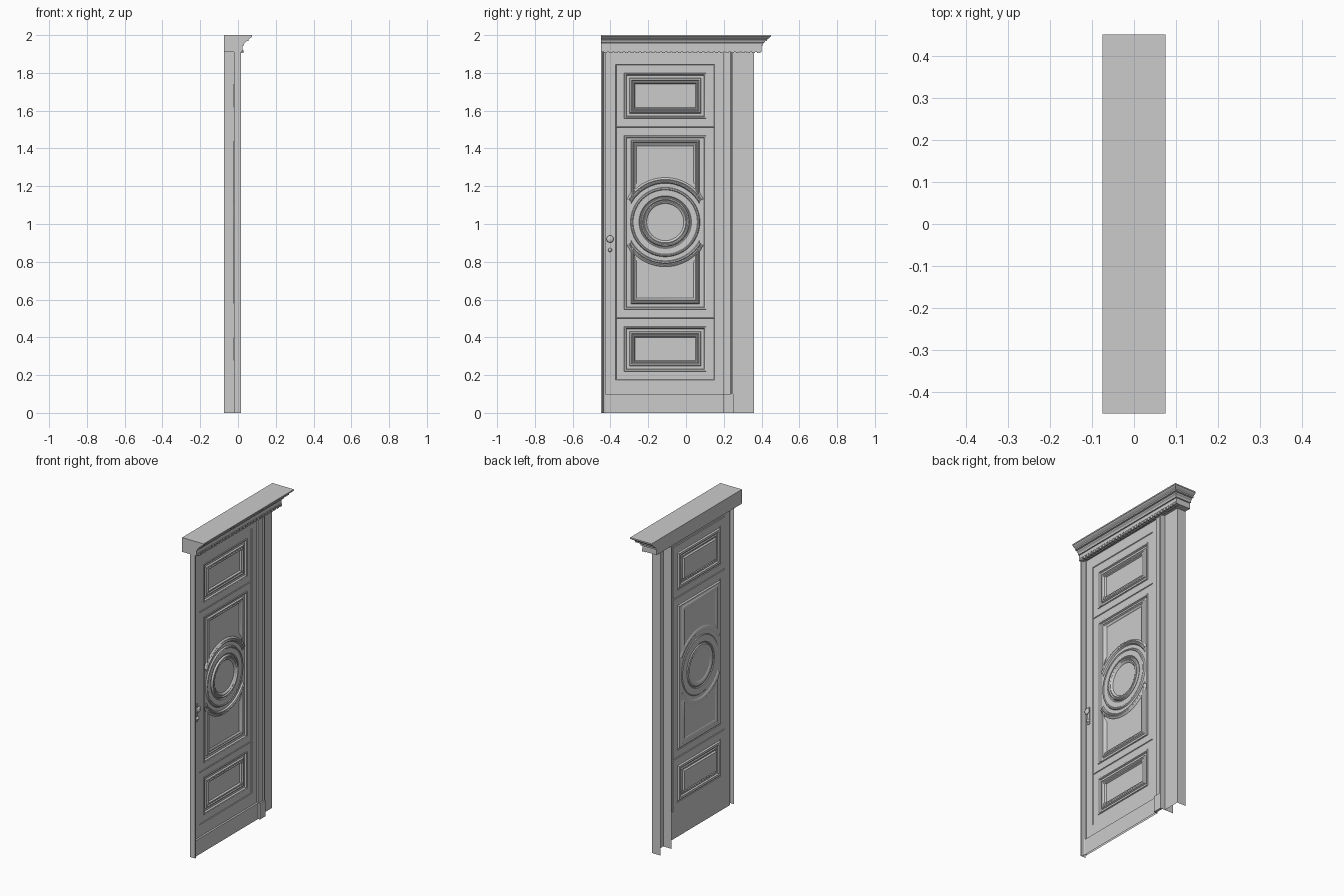
import bpy, bmesh, math
from mathutils import Vector

if "Cube" in bpy.data.objects:
    bpy.data.objects.remove(bpy.data.objects["Cube"])


def finish(name, bm, smooth=False):
    bmesh.ops.remove_doubles(bm, verts=bm.verts, dist=1e-6)
    bmesh.ops.recalc_face_normals(bm, faces=bm.faces)
    # open sheets should face the front of the door (+x)
    if any(e.is_boundary for e in bm.edges):
        if sum(f.normal.x * f.calc_area() for f in bm.faces) < 0:
            bmesh.ops.reverse_faces(bm, faces=bm.faces)
    me = bpy.data.meshes.new(name)
    bm.to_mesh(me)
    bm.free()
    ob = bpy.data.objects.new(name, me)
    bpy.context.collection.objects.link(ob)
    if smooth:
        bpy.ops.object.select_all(action='DESELECT')
        ob.select_set(True)
        bpy.context.view_layer.objects.active = ob
        bpy.ops.object.shade_smooth_by_angle(angle=math.radians(35))
    return ob


def rect(y0, y1, z0, z1):
    return [(y0, z0), (y1, z0), (y1, z1), (y0, z1)]


def inset(loop, d):
    """Mitred inward offset of a counter-clockwise (y, z) loop."""
    out, n = [], len(loop)
    for i in range(n):
        p, a, b = (Vector(loop[k % n]) for k in (i, i - 1, i + 1))
        e, f = (p - a).normalized(), (b - p).normalized()
        n1, n2 = Vector((-e.y, e.x)), Vector((-f.y, f.x))
        out.append(p + (n1 + n2) * d / (1 + n1.dot(n2)))
    return out


def bridge(bm, a, b):
    for i in range(len(a)):
        j = (i + 1) % len(a)
        bm.faces.new((a[i], a[j], b[j], b[i]))


def moulding(name, loop, prof, tube=False, fill=False):
    """Sweep an (inset, x) profile round a loop on the door face."""
    bm = bmesh.new()
    rings = [[bm.verts.new((x, p[0], p[1])) for p in inset(loop, d)] for d, x in prof]
    for a, b in zip(rings, rings[1:]):
        bridge(bm, a, b)
    if tube:
        bridge(bm, rings[-1], rings[0])
    if fill:
        bm.faces.new(rings[-1])
    return finish(name, bm, True)


def upright(name, pts, z0, z1):
    """Vertical sheet from an (x, y) section."""
    bm = bmesh.new()
    a = [bm.verts.new((x, y, z0)) for x, y in pts]
    b = [bm.verts.new((x, y, z1)) for x, y in pts]
    for i in range(len(pts) - 1):
        bm.faces.new((a[i], a[i + 1], b[i + 1], b[i]))
    return finish(name, bm)


def add_box(bm, x0, x1, y0, y1, z0, z1):
    vs = bmesh.ops.create_cube(bm, size=1)['verts']
    for v in vs:
        v.co = ((x0 + x1) / 2 + v.co.x * (x1 - x0), (y0 + y1) / 2 + v.co.y * (y1 - y0),
                (z0 + z1) / 2 + v.co.z * (z1 - z0))


# stiles and rails of the door leaf, around the panel sections
FACE, STEP, FLOOR = -0.008, -0.012, -0.020
L, R = -0.372, 0.152
sections = {"bottom": (0.175, 0.503), "middle": (0.503, 1.513), "top": (1.513, 1.845)}
bm = bmesh.new()
for r in [(-0.425, L, 0, 1.91), (R, 0.195, 0, 1.91), (L, R, 0, 0.175), (L, R, 1.845, 1.91)]:
    bm.faces.new([bm.verts.new((FACE, y, z)) for y, z in rect(*r)])
finish("door_stiles", bm)

# stepped panels
rim = [(0, FACE), (0.003, STEP), (0.045, STEP), (0.047, -0.008), (0.054, -0.010), (0.058, FLOOR)]
inner = [(0.072, FLOOR), (0.076, -0.011), (0.083, -0.009), (0.088, -0.014),
         (0.093, -0.011), (0.098, -0.013), (0.103, -0.023)]
for name, (z0, z1) in sections.items():
    prof = rim if name == "middle" else rim + inner
    moulding(name + "_panel", rect(L, R, z0, z1), prof, fill=True)

# middle panel mouldings: two framed fields cut by a round medallion
cy, cz, half, rad = -0.11, 1.01, 0.182, 0.205
a0 = math.acos(half / rad)
arc = [(rad * math.cos(t), rad * math.sin(t)) for t in
       [math.pi - a0 - i * (math.pi - 2 * a0) / 32 for i in range(33)]]
shape = [(half, 0.434), (-half, 0.434)] + arc
bead = [(0, FLOOR), (0.005, -0.011), (0.011, -0.009), (0.016, -0.014), (0.021, -0.011),
        (0.026, -0.013), (0.031, FLOOR), (0.022, -0.025), (0.008, -0.025)]
moulding("upper_field_moulding", [(cy + y, cz + z) for y, z in shape], bead, tube=True)
moulding("lower_field_moulding", [(cy + y, cz - z) for y, z in reversed(shape)], bead, tube=True)


def circle(r, n=64):
    return [(cy + r * math.cos(2 * math.pi * i / n), cz + r * math.sin(2 * math.pi * i / n))
            for i in range(n)]


moulding("medallion_outer_ring", circle(0.184),
         [(0, FLOOR), (0.004, -0.012), (0.010, -0.010), (0.014, -0.014), (0.045, -0.015),
          (0.050, FLOOR), (0.045, -0.024), (0.005, -0.024)], tube=True)
moulding("medallion_inner_ring", circle(0.130),
         [(0, FLOOR), (0.004, -0.009), (0.010, -0.007), (0.016, -0.013), (0.021, -0.010),
          (0.026, -0.012), (0.032, FLOOR), (0.022, -0.025), (0.006, -0.025)], tube=True)

# kick plate along the bottom
bm = bmesh.new()
add_box(bm, FACE, 0.004, -0.425, 0.195, 0, 0.10)
bm.faces.ensure_lookup_table()
bmesh.ops.delete(bm, geom=[f for f in bm.faces if f.calc_center_median().x < FACE + 1e-4
                           or f.calc_center_median().z < 1e-4], context='FACES')
finish("kick_plate", bm)

# casings either side, plinth block and open-backed side post
upright("left_casing", [(-0.020, -0.45), (0.015, -0.45), (0.015, -0.441), (0.008, -0.438),
                        (0.003, -0.425), (FACE, -0.425)], 0, 1.91)
upright("right_casing", [(FACE, 0.195), (0.003, 0.195), (0.005, 0.205), (0.008, 0.235),
                         (0.014, 0.240), (0.014, 0.25), (-0.0165, 0.25)], 0, 1.91)
upright("side_post", [(-0.075, 0.25), (-0.0165, 0.25), (-0.0165, 0.36), (-0.075, 0.36)], 0, 1.91)
bm = bmesh.new()
add_box(bm, 0.002, 0.017, 0.195, 0.252, 0, 0.10)
finish("casing_plinth", bm)

# cornice: (projection, height) steps, returned round the +y end
steps = [(0, 1.91), (0, 1.945), (0.007, 1.946), (0.007, 1.953), (0.010, 1.958), (0.017, 1.963),
         (0.019, 1.968), (0.030, 1.969), (0.030, 1.977), (0.033, 1.980), (0.038, 1.983),
         (0.044, 1.987), (0.047, 1.991), (0.050, 1.992), (0.050, 2.0)]
bm = bmesh.new()
rings = [[bm.verts.new((x, y, z)) for x, y in
          [(0.025 + o, -0.45), (0.025 + o, 0.40 + o), (-0.075, 0.40 + o), (-0.075, -0.45)]]
         for o, z in steps]
for a, b in zip(rings, rings[1:]):
    bridge(bm, a, b)
bm.faces.new(rings[0])
bm.faces.new(rings[-1])
finish("cornice", bm)

# dentil row under the cornice
bm = bmesh.new()
for i in range(30):
    y = -0.435 + i * 0.028
    add_box(bm, 0.004, 0.030, y, y + 0.017, 1.904, 1.921)
finish("dentils", bm)

# handle: back plate, knob and keyhole drop
hy = -0.402
bm = bmesh.new()
add_box(bm, FACE, -0.003, hy - 0.009, hy + 0.009, 0.84, 0.95)
finish("handle_plate", bm)
for name, z, r, x in [("door_knob", 0.92, 0.019, 0.007), ("keyhole_cover", 0.862, 0.010, 0.0)]:
    bm = bmesh.new()
    bmesh.ops.create_uvsphere(bm, u_segments=20, v_segments=12, radius=1)
    for v in bm.verts:
        v.co = (x + v.co.x * 0.009, hy + v.co.y * r, z + v.co.z * r)
    finish(name, bm, True)
